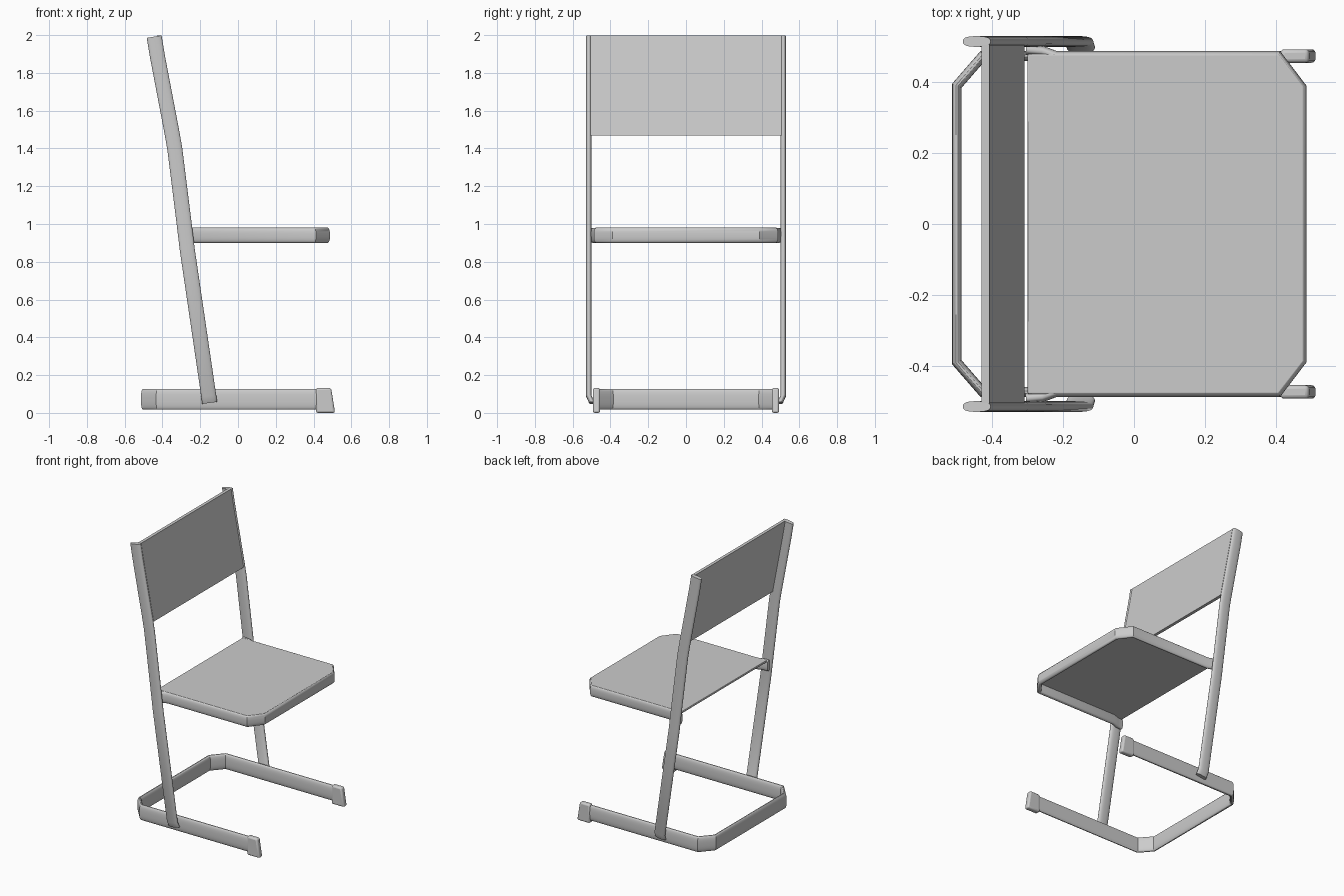
import bpy, bmesh, math
from mathutils import Vector

if "Cube" in bpy.data.objects:
    bpy.data.objects.remove(bpy.data.objects["Cube"])


def finish(name, bm, bevel=0.0, segments=3):
    bmesh.ops.recalc_face_normals(bm, faces=bm.faces)
    me = bpy.data.meshes.new(name)
    bm.to_mesh(me)
    bm.free()
    ob = bpy.data.objects.new(name, me)
    bpy.context.collection.objects.link(ob)
    if bevel:
        mod = ob.modifiers.new("bevel", 'BEVEL')
        mod.width, mod.segments = bevel, segments
    bpy.ops.object.select_all(action='DESELECT')
    ob.select_set(True)
    bpy.context.view_layer.objects.active = ob
    bpy.ops.object.shade_smooth_by_angle(angle=math.radians(35))
    return ob


def tube(name, path, fixed, size_fixed, size_side, n=24, power=2.6):
    """Sweep a flattened oval along a path with mitred corners.
    fixed = section axis that never turns."""
    bm = bmesh.new()
    pts = [Vector(p) for p in path]
    fixed = Vector(fixed)
    rings = []
    for i, p in enumerate(pts):
        a = (p - pts[max(i - 1, 0)])
        b = (pts[min(i + 1, len(pts) - 1)] - p)
        sides = [fixed.cross(d).normalized() for d in (a, b) if d.length > 0]
        side = sum(sides, Vector()).normalized()
        side /= side.dot(sides[0])
        ring = []
        for k in range(n):
            t = 2 * math.pi * (k + 0.5) / n
            c, s = math.cos(t), math.sin(t)
            u = math.copysign(abs(c) ** (2 / power), c) * size_fixed / 2
            v = math.copysign(abs(s) ** (2 / power), s) * size_side / 2
            ring.append(bm.verts.new(p + fixed * u + side * v))
        rings.append(ring)
    for r, q in zip(rings, rings[1:]):
        for k in range(n):
            bm.faces.new((r[k], r[(k + 1) % n], q[(k + 1) % n], q[k]))
    bm.faces.new(rings[0])
    bm.faces.new(rings[-1])
    return finish(name, bm)


def prism(name, profile, depth, bevel=0.0):
    """Extrude a closed 3D profile along the depth vector."""
    bm = bmesh.new()
    face = bm.faces.new([bm.verts.new(p) for p in profile])
    ext = bmesh.ops.extrude_face_region(bm, geom=[face])
    moved = [g for g in ext['geom'] if isinstance(g, bmesh.types.BMVert)]
    bmesh.ops.translate(bm, verts=moved, vec=Vector(depth))
    return finish(name, bm, bevel)


def mirror_path(half):
    return half + [(x, -y, z) for x, y, z in reversed(half)]


# Floor frame: U-shaped flat oval tube, open to the right
tube("floor_frame", mirror_path([(0.47, 0.474, 0.072), (-0.427, 0.474, 0.072),
                                 (-0.5, 0.39, 0.072)]), (0, 0, 1), 0.11, 0.028)

# Seat frame: U-shaped tube whose rear ends flare out to the uprights
tube("seat_frame", mirror_path([(-0.305, 0.492, 0.94), (-0.26, 0.488, 0.94),
                                (-0.22, 0.473, 0.94), (0.405, 0.473, 0.94),
                                (0.472, 0.385, 0.94)]), (0, 0, 1), 0.08, 0.03)

# Seat panel resting flush in the top of the frame
seat = [(-0.3, 0.48), (0.408, 0.48), (0.479, 0.388)]
seat += [(x, -y) for x, y in reversed(seat)]
prism("seat_panel", [(x, y, 0.966) for x, y in seat], (0, 0, 0.015), 0.004)

for s, side in ((-1, "front"), (1, "back")):
    # Uprights: leaning flat tubes, gently bent, tucked in at the foot
    tube(side + "_upright",
         [(-0.15, s * 0.498, 0.053), (-0.155, s * 0.515, 0.09),
          (-0.268, s * 0.515, 0.86), (-0.285, s * 0.515, 1.0),
          (-0.335, s * 0.515, 1.40), (-0.349, s * 0.515, 1.48),
          (-0.427, s * 0.515, 1.89), (-0.444, s * 0.515, 1.992)],
         (0, 1, 0), 0.03, 0.08)
    # Foot caps with a slanted tip
    prism(side + "_foot_cap",
          [(0.413, s * 0.474 - 0.019, 0.0), (0.514, s * 0.474 - 0.019, 0.0),
           (0.493, s * 0.474 - 0.019, 0.132), (0.413, s * 0.474 - 0.019, 0.132)],
          (0, 0.038, 0), 0.011)

# Backrest panel following the bend of the uprights
line = [(-0.347, 1.468), (-0.362, 1.55), (-0.427, 1.89), (-0.446, 1.998)]
prof = [(x + 0.038, z) for x, z in line] + [(x + 0.016, z) for x, z in reversed(line)]
prism("backrest_panel", [(x, -0.505, z) for x, z in prof], (0, 1.01, 0))
